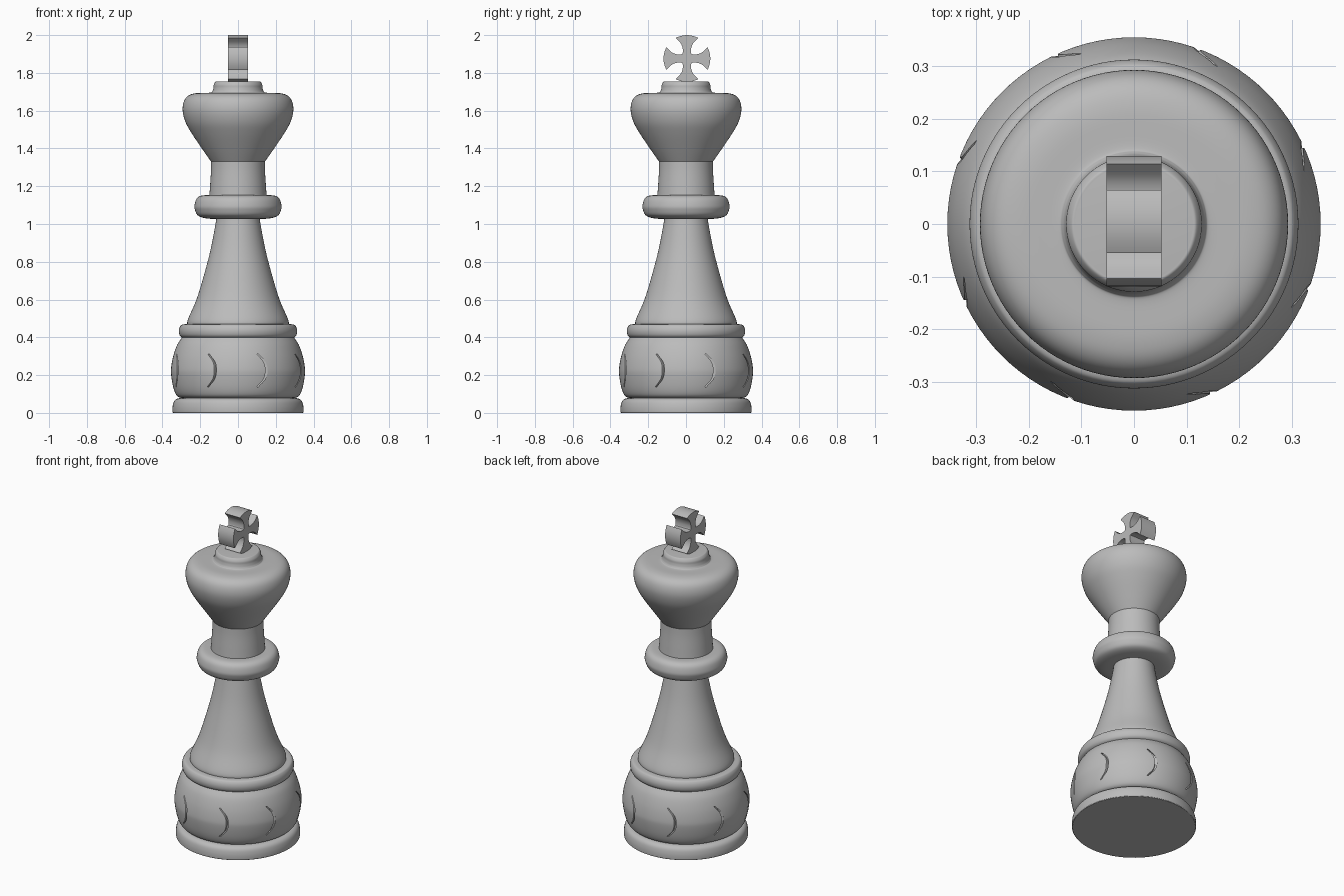
import bpy, bmesh
from math import sin, cos, pi, radians
from mathutils import Vector, Matrix

cube = bpy.data.objects.get("Cube")
if cube:
    bpy.data.objects.remove(cube)

grey = bpy.data.materials.new("plain_grey")
grey.use_nodes = True
grey.diffuse_color = (0.5, 0.5, 0.5, 1)
grey.node_tree.nodes["Principled BSDF"].inputs["Base Color"].default_value = (0.5, 0.5, 0.5, 1)


def smooth_path(points, steps=6):
    """Catmull-Rom curve through 2D points."""
    p = [Vector(q) for q in points]
    p = [2 * p[0] - p[1]] + p + [2 * p[-1] - p[-2]]
    out = []
    for a, b, c, d in zip(p, p[1:], p[2:], p[3:]):
        for i in range(steps):
            t = i / steps
            out.append(0.5 * (2 * b + (c - a) * t + (2 * a - 5 * b + 4 * c - d) * t ** 2
                              + (3 * b - a - 3 * c + d) * t ** 3))
    return out + [p[-2]]


def finish(bm, name):
    bmesh.ops.recalc_face_normals(bm, faces=bm.faces)
    mesh = bpy.data.meshes.new(name)
    bm.to_mesh(mesh)
    bm.free()
    mesh.materials.append(grey)
    obj = bpy.data.objects.new(name, mesh)
    bpy.context.collection.objects.link(obj)
    return obj


def shade(obj):
    bpy.ops.object.select_all(action='DESELECT')
    obj.select_set(True)
    bpy.context.view_layer.objects.active = obj
    bpy.ops.object.shade_smooth_by_angle(angle=radians(35))


def lathe(name, points, segments=96):
    """Turn a smooth (radius, height) profile, closed to the axis at both ends."""
    path = smooth_path(points)
    path = [Vector((0, path[0].y))] + path + [Vector((0, path[-1].y))]
    bm = bmesh.new()
    verts = [bm.verts.new((p.x, 0, p.y)) for p in path]
    edges = [bm.edges.new(pair) for pair in zip(verts, verts[1:])]
    bmesh.ops.spin(bm, geom=verts + edges, cent=(0, 0, 0), axis=(0, 0, 1),
                   angle=2 * pi, steps=segments)
    bmesh.ops.remove_doubles(bm, verts=bm.verts, dist=0.0001)
    return finish(bm, name)


def add_slab(bm, outline, x0, x1, turn=0):
    """Extrude a (y, z) outline along x, then turn it about the z axis."""
    face = bm.faces.new([bm.verts.new((x0, y, z)) for y, z in outline])
    ext = bmesh.ops.extrude_face_region(bm, geom=[face])["geom"]
    top = [v for v in ext if isinstance(v, bmesh.types.BMVert)]
    bmesh.ops.translate(bm, vec=(x1 - x0, 0, 0), verts=top)
    bmesh.ops.rotate(bm, cent=(0, 0, 0), matrix=Matrix.Rotation(turn, 3, 'Z'),
                     verts=list(face.verts) + top)


# Turned parts, bottom to top
parts = [
    lathe("foot", [(0.343, 0), (0.347, 0.006), (0.346, 0.035), (0.338, 0.062),
                   (0.32, 0.076), (0.29, 0.079)]),
    lathe("ring", [(0.28, 0.397), (0.296, 0.399), (0.309, 0.412), (0.313, 0.435),
                   (0.307, 0.457), (0.293, 0.468), (0.25, 0.471)]),
    lathe("stem", [(0.268, 0.46), (0.265, 0.495), (0.22, 0.6), (0.18, 0.73), (0.145, 0.865),
                   (0.119, 1.0), (0.113, 1.05)]),
    lathe("collar", [(0.1, 1.026), (0.17, 1.03), (0.212, 1.045), (0.228, 1.075), (0.23, 1.1),
                     (0.218, 1.135), (0.19, 1.151), (0.13, 1.152)]),
    lathe("neck", [(0.152, 1.14), (0.148, 1.2), (0.143, 1.28), (0.142, 1.345)]),
    lathe("head", [(0.138, 1.325), (0.146, 1.335), (0.188, 1.395), (0.245, 1.48),
                   (0.278, 1.54), (0.293, 1.6), (0.286, 1.65), (0.262, 1.68),
                   (0.22, 1.693), (0.15, 1.695), (0.136, 1.702), (0.13, 1.72),
                   (0.128, 1.738), (0.119, 1.753), (0.11, 1.755)]),
]
bulb = lathe("bulb", [(0.29, 0.078), (0.313, 0.083), (0.33, 0.1), (0.344, 0.14), (0.354, 0.2),
                      (0.354, 0.24), (0.343, 0.3), (0.322, 0.36), (0.295, 0.402)])

# Curved grooves cut around the bulb
outer = smooth_path([(0.107, 0.312), (0.145, 0.27), (0.157, 0.226), (0.145, 0.18), (0.107, 0.138)])
inner = [(p.x - 0.012 * (1 - abs(p.y - 0.226) * 4), p.y) for p in outer]
bm = bmesh.new()
for k in range(8):
    add_slab(bm, [tuple(p) for p in outer] + inner[::-1], 0.311, 0.4, k * pi / 4)
cutter = finish(bm, "groove_cutter")
cutter.hide_render = True
mod = bulb.modifiers.new("grooves", 'BOOLEAN')
mod.operation = 'DIFFERENCE'
mod.solver = 'EXACT'
mod.object = cutter
bpy.ops.object.select_all(action='DESELECT')
bpy.context.view_layer.objects.active = bulb
bulb.select_set(True)
bpy.ops.object.modifier_apply(modifier=mod.name)
bpy.data.objects.remove(cutter)
parts.append(bulb)

# Flared cross: one arm outline repeated four times
side = smooth_path([(0.109, 0.06), (0.082, 0.034), (0.056, 0.023), (0.033, 0.022), (0.024, 0.024)], 4)
tip = [Vector((0.124 * cos(a), 0.124 * sin(a))) for a in (radians(d) for d in range(-24, 25, 8))]
arm = [Vector((p.x, -p.y)) for p in side[::-1][1:]] + tip + side
outline = []
for k in range(4):
    c, s = cos(k * pi / 2), sin(k * pi / 2)
    outline += [(0.005 + c * p.x - s * p.y, 1.876 + s * p.x + c * p.y) for p in arm]
bm = bmesh.new()
add_slab(bm, outline, -0.052, 0.052)
parts.append(finish(bm, "cross"))

for part in parts:
    shade(part)
